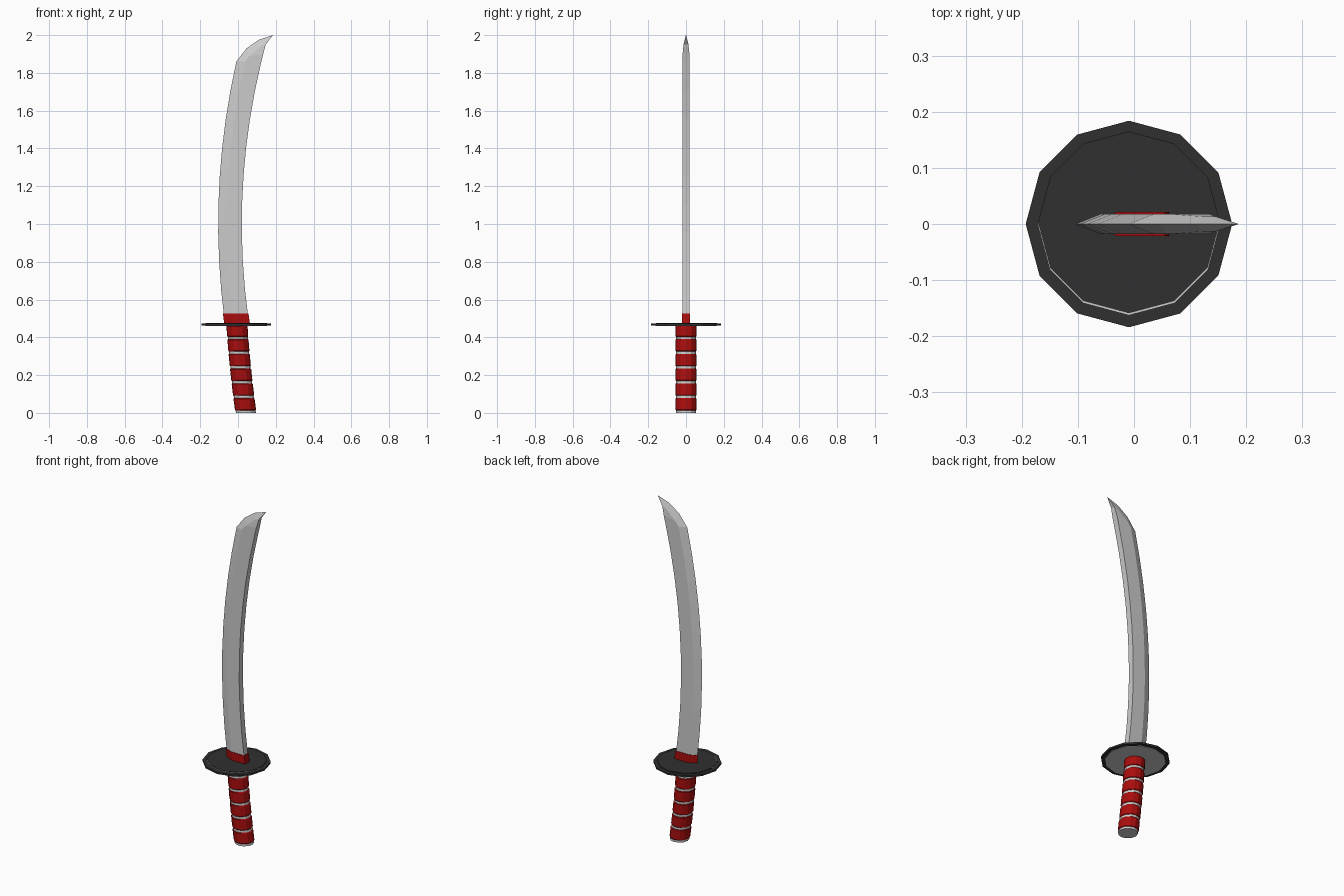
import bpy
import math

cube = bpy.data.objects.get("Cube")
if cube:
    bpy.data.objects.remove(cube, do_unlink=True)


def make_material(name, color, metallic=0.0):
    mat = bpy.data.materials.new(name)
    mat.use_nodes = True
    mat.diffuse_color = (*color, 1)
    shader = mat.node_tree.nodes["Principled BSDF"]
    shader.inputs["Base Color"].default_value = (*color, 1)
    shader.inputs["Metallic"].default_value = metallic
    return mat


steel = make_material("pale steel", (0.6, 0.6, 0.6))
red = make_material("deep red", (0.4, 0.004, 0.004))
black = make_material("soft black", (0.03, 0.03, 0.03))


def loft(name, rings, mat):
    """Join equal closed rings of points into a capped, flat shaded solid."""
    count = len(rings[0])
    verts = [p for ring in rings for p in ring]
    faces = [tuple(reversed(range(count))),
             tuple(range(len(verts) - count, len(verts)))]
    for r in range(len(rings) - 1):
        for i in range(count):
            a, b = r * count + i, r * count + (i + 1) % count
            faces.append((a, b, b + count, a + count))
    mesh = bpy.data.meshes.new(name)
    mesh.from_pydata(verts, [], faces)
    mesh.validate()
    mesh.materials.append(mat)
    obj = bpy.data.objects.new(name, mesh)
    bpy.context.collection.objects.link(obj)
    return obj


def circle(x, z, radius, y=0.0, sides=12):
    angles = [math.tau * i / sides for i in range(sides)]
    return [(x + radius * math.cos(a), y + radius * math.sin(a), z) for a in angles]


# Blade: sharp edge, ridge and flat spine, all following a gentle bow
def bow(start, bend, z):
    return start + bend * (z - 1) ** 2, z


def section(edge, ridge, spine, half):
    return [(edge[0], 0, edge[1]),
            (ridge[0], -half, ridge[1]), (spine[0], -half, spine[1]),
            (spine[0], half, spine[1]), (ridge[0], half, ridge[1])]


def blade_section(z, half=0.018, grow=0.0):
    return section(bow(-0.105 - grow, 0.13, z), bow(-0.06, 0.13, z),
                   bow(0.02 + grow, 0.14, z), half)


steps = 9
base_z, shoulder_z = 0.5, 1.86
sections = [blade_section(base_z + (shoulder_z - base_z) * i / steps)
            for i in range(steps + 1)]
sections.append(section((0.045, 1.93), (0.06, 1.89), bow(0.02, 0.14, 1.9), 0.018))
sections.append(section((0.11, 1.975), (0.125, 1.945), bow(0.02, 0.14, 1.95), 0.013))
tip = (0.185, 2.0)
sections.append(section(tip, (tip[0] - 0.001, tip[1] - 0.001), tip, 0.0005))
loft("blade", sections, steel)

# Collar wrapping the foot of the blade
loft("blade_collar", [blade_section(z, 0.021, 0.004) for z in (0.46, 0.525)], red)

# Guard: dark rim, pale underplate and dark top plate
guard_x = -0.009
loft("guard_rim", [circle(guard_x, z, 0.184) for z in (0.462, 0.472)], black)
loft("guard_underplate", [circle(guard_x, z, 0.162) for z in (0.459, 0.4745)], steel)
loft("guard_top_plate", [circle(guard_x, z, 0.162, 0.003) for z in (0.47, 0.477)], black)


# Grip: pale core with red wraps leaving narrow gaps
def grip_x(z):
    return 0.042 - 0.14 * z + 0.08 * z * z


pitch, gap, top = 0.078, 0.013, 0.462
levels = [pitch * i for i in range(6)] + [top]
loft("grip_core", [circle(grip_x(z), z, 0.053) for z in levels], steel)
for i, low in enumerate(levels[:-1]):
    high = min(low + pitch, top)
    bottom = low + gap
    bevel = 0.004
    profile = [(bottom, 0.053), (bottom + bevel, 0.056),
               (high - bevel, 0.056), (high, 0.053)]
    loft(f"grip_wrap_{i + 1}",
         [circle(grip_x(z), z, r) for z, r in profile], red)
